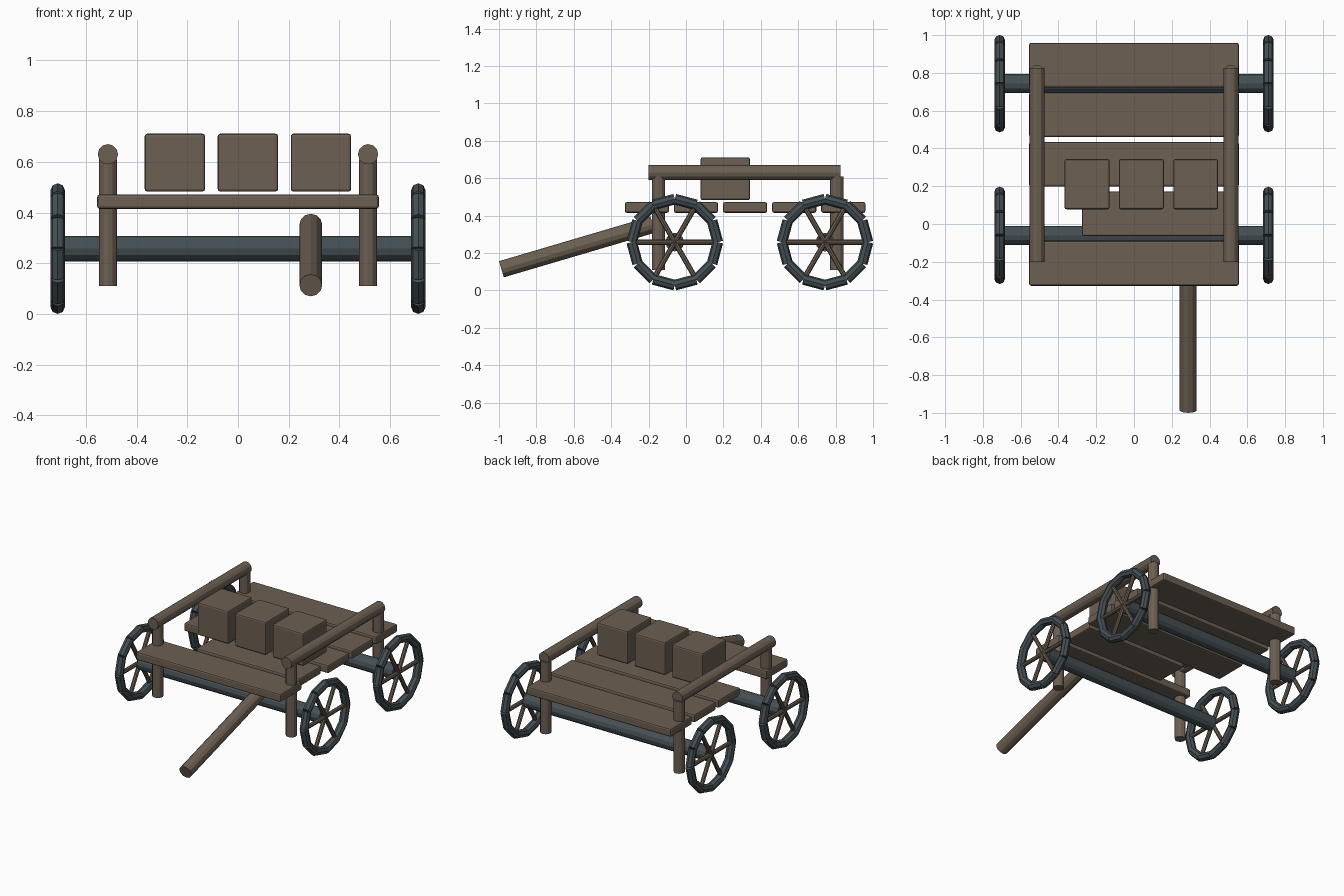
import bpy
from math import sin, cos, pi
from mathutils import Vector

if "Cube" in bpy.data.objects:
    bpy.data.objects.remove(bpy.data.objects["Cube"])


def material(name, rgb):
    m = bpy.data.materials.new(name)
    m.diffuse_color = (*rgb, 1)
    m.use_nodes = True
    m.node_tree.nodes["Principled BSDF"].inputs["Base Color"].default_value = m.diffuse_color
    return m


WOOD = material("wood", (0.15, 0.115, 0.085))
IRON = material("iron", (0.06, 0.08, 0.09))


def box(name, lo, hi, bevel=0.01):
    lo, hi = Vector(lo), Vector(hi)
    bpy.ops.mesh.primitive_cube_add(size=1, location=(lo + hi) / 2)
    o = bpy.context.object
    o.name = name
    o.scale = hi - lo
    bpy.ops.object.transform_apply(location=False, rotation=False, scale=True)
    b = o.modifiers.new("rounded_edges", 'BEVEL')
    b.width, b.segments = bevel, 2
    o.data.materials.append(WOOD)


def rod(name, a, b, r, sides=12, mat=WOOD):
    a, b = Vector(a), Vector(b)
    bpy.ops.mesh.primitive_cylinder_add(vertices=sides, radius=r, depth=(b - a).length,
                                        location=(a + b) / 2)
    o = bpy.context.object
    o.name = name
    o.rotation_euler = (b - a).to_track_quat('Z', 'Y').to_euler()
    o.data.materials.append(mat)
    return o


def join(name, parts):
    bpy.ops.object.select_all(action='DESELECT')
    for p in parts:
        p.select_set(True)
    bpy.context.view_layer.objects.active = parts[0]
    bpy.ops.object.join()
    parts[0].name = name


# Deck planks, the second one is broken short
for i in range(5):
    y = -0.327 + i * 0.2625
    x0, x1 = (-0.275, 0.52) if i == 1 else (-0.555, 0.555)
    box(f"plank_{i + 1}", (x0, y, 0.415), (x1, y + 0.236, 0.472))

# Cargo boxes
for i, x in enumerate((-0.368, -0.08, 0.208)):
    box(f"crate_{i + 1}", (x, 0.078, 0.483), (x + 0.238, 0.343, 0.711))

# Side rails and their posts
for side, x in (("left", -0.513), ("right", 0.513)):
    rod(f"{side}_rail", (x, -0.2, 0.63), (x, 0.827, 0.63), 0.04)
    for end, y in (("front", -0.147), ("rear", 0.807)):
        rod(f"{side}_{end}_post", (x, y, 0.11), (x, y, 0.61), 0.036)

# Pulling pole
rod("pole", (0.287, -0.987, 0.113), (0.287, -0.177, 0.352), 0.045)

# Axles and wheels: twelve straight rim segments and three spoke bars
R, Z = 0.23, 0.258
for end, y in (("front", -0.06), ("rear", 0.743)):
    rod(f"{end}_axle", (-0.7, y, Z), (0.7, y, Z), 0.05, 12, IRON)
    for side, x in (("left", -0.711), ("right", 0.711)):
        def at(k):
            t = k * pi / 6
            return (x, y + R * cos(t), Z + R * sin(t))
        join(f"{end}_{side}_rim",
             [rod("rim", at(k), at(k + 1), 0.0285, 8, IRON) for k in range(12)])
        join(f"{end}_{side}_spokes",
             [rod("spoke", at(k), at(k + 6), 0.014, 8) for k in (0, 2, 4)])
